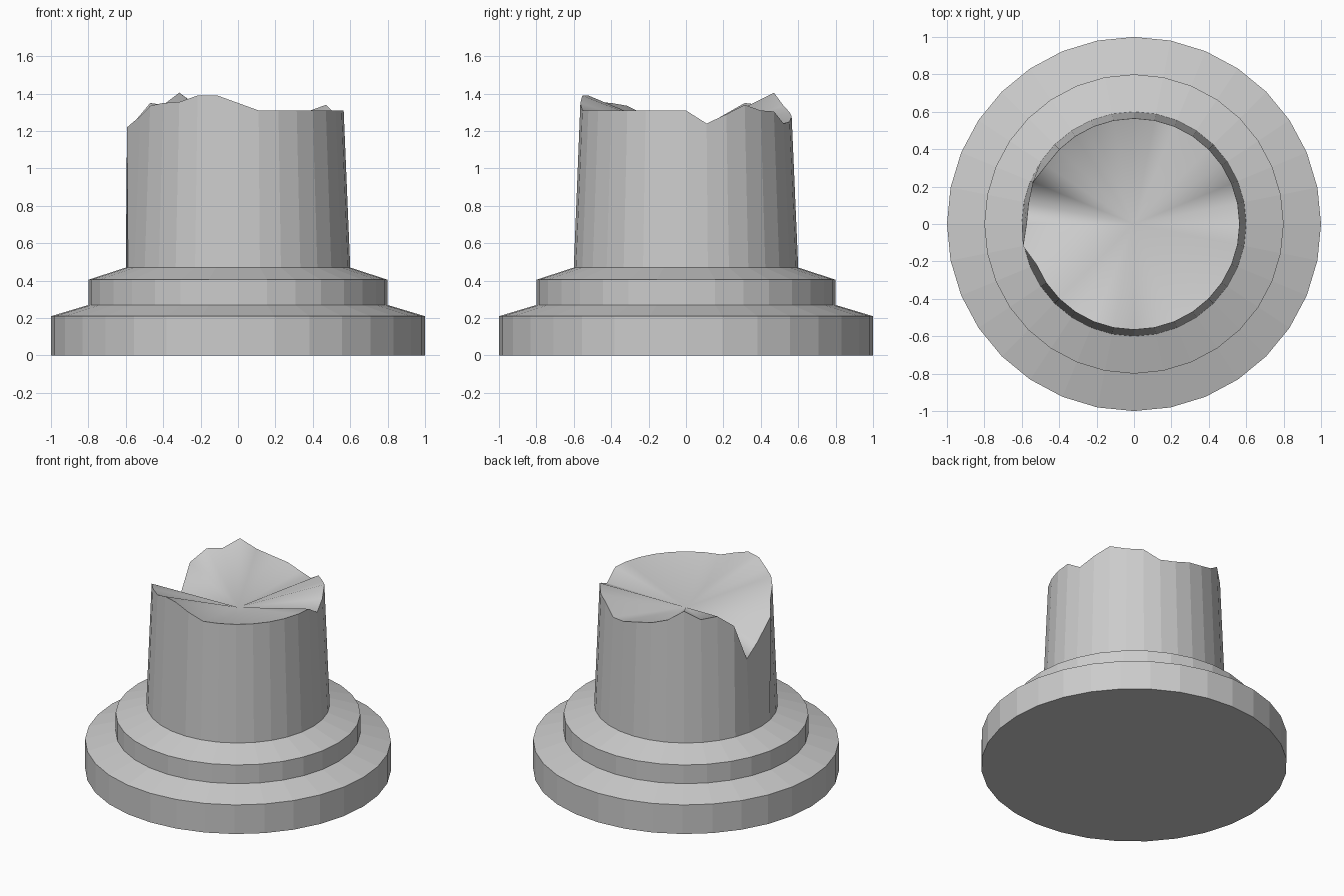
import bpy, bmesh
from math import cos, sin, tau

if "Cube" in bpy.data.objects:
    bpy.data.objects.remove(bpy.data.objects["Cube"])

SIDES = 32
# Stepped base and foot of the shaft: (radius, height)
PROFILE = [(1, 0), (1, 0.21), (0.8, 0.27), (0.8, 0.405), (0.6, 0.47)]
# Height of the broken rim at each side, counter-clockwise from +x
RIM = [1.31, 1.24, 1.29, 1.34, 1.31, 1.305, 1.24, 1.25,
       1.28, 1.30, 1.335, 1.405, 1.34, 1.35, 1.265, 0.99,
       1.08, 1.22, 1.28, 1.335, 1.35, 1.355, 1.39, 1.39,
       1.35, 1.31, 1.31, 1.31, 1.31, 1.31, 1.31, 1.31]
# Rim sides that bulge out from the regular taper
RIM_RADIUS = {14: 0.585, 15: 0.575, 16: 0.575, 17: 0.605}

bm = bmesh.new()


def ring(radius, height):
    """Ring of vertices; radius and height are functions of the side index."""
    return [bm.verts.new((radius(i) * cos(tau * i / SIDES),
                          radius(i) * sin(tau * i / SIDES), height(i)))
            for i in range(SIDES)]


# Stepped base, then tapered shaft up to the jagged rim
rings = [ring(lambda i: r, lambda i: z) for r, z in PROFILE]
rings.append(ring(lambda i: RIM_RADIUS.get(i, 0.565), lambda i: RIM[i]))
for low, high in zip(rings, rings[1:]):
    for i in range(SIDES):
        j = (i + 1) % SIDES
        bm.faces.new((low[i], low[j], high[j], high[i]))

# Underside
bm.faces.new(rings[0][::-1])

# Hollow broken surface, fanned from a low centre
centre = bm.verts.new((0, 0, 1.17))
for i in range(SIDES):
    face = bm.faces.new((rings[-1][i], rings[-1][(i + 1) % SIDES], centre))
    face.smooth = True

mesh = bpy.data.meshes.new("broken_column")
bm.to_mesh(mesh)
bm.free()
bpy.context.collection.objects.link(bpy.data.objects.new("broken_column", mesh))
